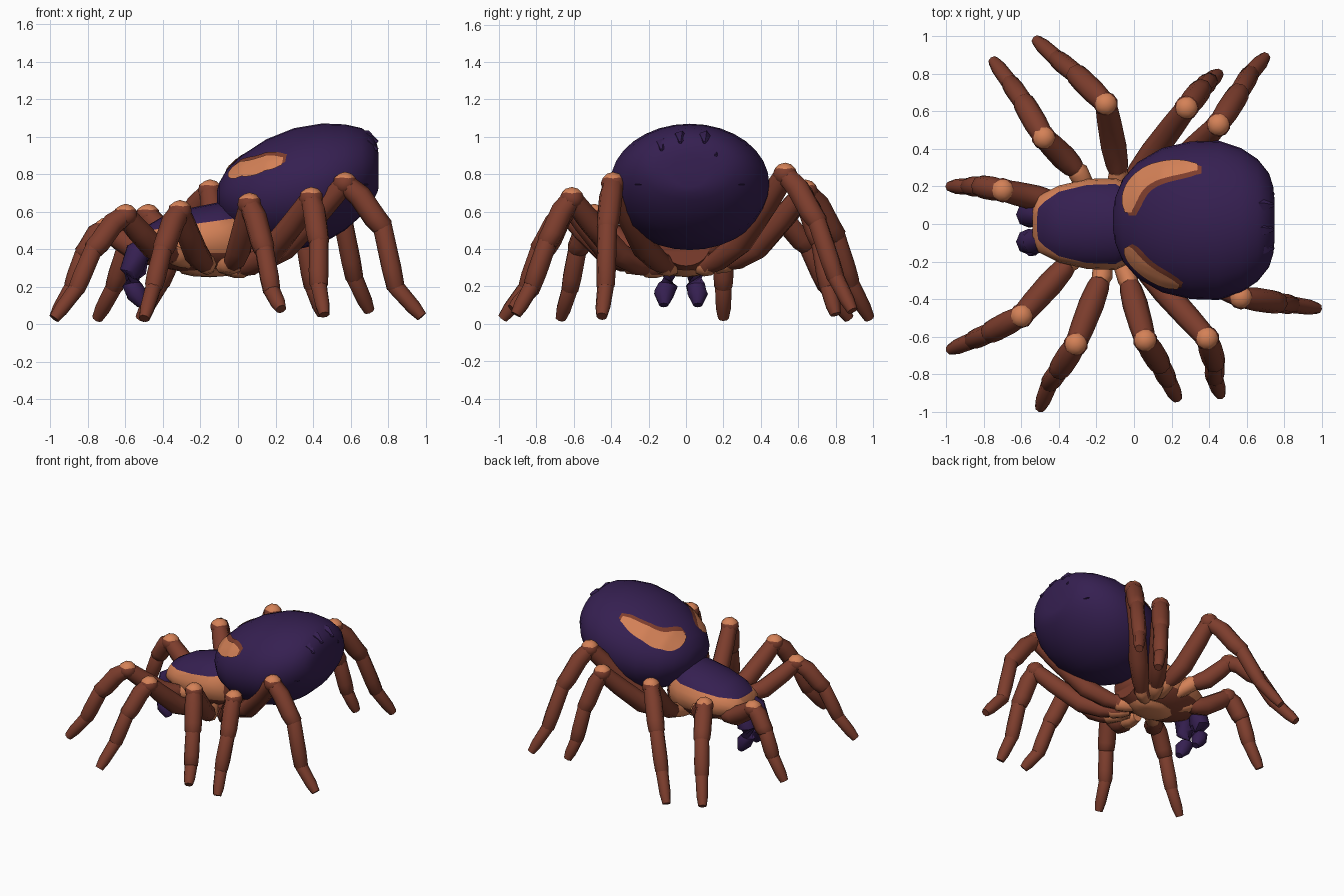
import bpy, bmesh, math
from mathutils import Vector
from mathutils.bvhtree import BVHTree
from mathutils.geometry import interpolate_bezier

cube = bpy.data.objects.get("Cube")
if cube:
    bpy.data.objects.remove(cube, do_unlink=True)


def material(name, rgb):
    m = bpy.data.materials.new(name)
    m.use_nodes = True
    m.diffuse_color = (*rgb, 1)
    m.node_tree.nodes["Principled BSDF"].inputs["Base Color"].default_value = (*rgb, 1)
    return m


PURPLE, BROWN, ORANGE = range(3)
MATS = [material("dark purple", (0.036, 0.014, 0.082)),
        material("red brown", (0.205, 0.047, 0.026)),
        material("pale orange", (0.66, 0.22, 0.095))]


def finish(bm, name, angle=50):
    bmesh.ops.recalc_face_normals(bm, faces=bm.faces)
    mesh = bpy.data.meshes.new(name)
    bm.to_mesh(mesh)
    bm.free()
    for m in MATS:
        mesh.materials.append(m)
    ob = bpy.data.objects.new(name, mesh)
    bpy.context.collection.objects.link(ob)
    bpy.ops.object.select_all(action='DESELECT')
    ob.select_set(True)
    bpy.context.view_layer.objects.active = ob
    bpy.ops.object.shade_smooth_by_angle(angle=math.radians(angle))
    return ob


def skin(bm, rings, mat):
    """Join rings of points into a closed skin."""
    loops = [[bm.verts.new(p) for p in ring] for ring in rings]
    n = len(loops[0])
    faces = [bm.faces.new((a[i], a[(i + 1) % n], b[(i + 1) % n], b[i]))
             for a, b in zip(loops, loops[1:]) for i in range(n)]
    faces += [bm.faces.new(loops[0][::-1]), bm.faces.new(loops[-1])]
    for f in faces:
        f.material_index = mat
        f.normal_update()
    return faces


def tube(bm, path, radii, mat, sides=8):
    pts = [Vector(p) for p in path]
    rings = []
    for i, (p, r) in enumerate(zip(pts, radii)):
        d = pts[min(i + 1, len(pts) - 1)] - pts[max(i - 1, 0)]
        q = d.to_track_quat('Z', 'Y')
        ring = []
        for k in range(sides):
            a = math.tau * k / sides
            v = p + q @ Vector((r * math.cos(a), r * math.sin(a), 0))
            v.z = max(v.z, 0)
            ring.append(v)
        rings.append(ring)
    return skin(bm, rings, mat)


def loft(bm, stations, mat, yc=0, sides=32):
    """Elliptical sections along x: (x, bottom, top, half width)."""
    rings = []
    for x, lo, hi, ry in stations:
        angles = [math.tau * k / sides for k in range(sides)]
        rings.append([(x, yc + ry * math.cos(a), (lo + hi) / 2 + (hi - lo) / 2 * math.sin(a))
                      for a in angles])
    skin(bm, rings, mat)


def ball(bm, centre, size, mat):
    made = bmesh.ops.create_icosphere(bm, subdivisions=2, radius=1)["verts"]
    for v in made:
        v.co = Vector(centre) + Vector([c * s for c, s in zip(v.co, size)])
    faces = {f for v in made for f in v.link_faces}
    for f in faces:
        f.material_index = mat
        f.normal_update()
    return faces


# abdomen
bm = bmesh.new()
loft(bm, [(-0.112, 0.65, 0.71, 0.05), (-0.1, 0.6, 0.755, 0.12), (-0.06, 0.535, 0.825, 0.22),
          (0.02, 0.46, 0.9, 0.31), (0.15, 0.405, 0.985, 0.385), (0.3, 0.395, 1.045, 0.42),
          (0.45, 0.43, 1.07, 0.425), (0.57, 0.5, 1.065, 0.385), (0.66, 0.58, 1.045, 0.325),
          (0.72, 0.66, 1.0, 0.25), (0.742, 0.7, 0.955, 0.18), (0.75, 0.73, 0.9, 0.1)],
     PURPLE, yc=0.02)
bmesh.ops.recalc_face_normals(bm, faces=bm.faces)
surface = BVHTree.FromBMesh(bm)
finish(bm, "abdomen", 60)

# rough folds at the rear of the abdomen
bm = bmesh.new()
ball(bm, (0.6, 0.02, 0.745), (0.148, 0.35, 0.035), PURPLE)
for y, z in [(-0.13, 0.96), (-0.03, 1.0), (0.1, 1.0), (0.16, 0.93)]:
    tube(bm, [(0.6, y, z), (0.69, y, z), (0.745, y, z - 0.03)], [0.035, 0.035, 0.008], PURPLE, 5)
finish(bm, "rear_folds")


# curved marks that hug the top of the abdomen
def mark(name, controls, half, shift, lift, mat):
    bm = bmesh.new()
    steps, across = 28, 6
    pts = interpolate_bezier(*[Vector((x, y, 0)) for x, y in controls], steps + 1)
    rows = []
    for s, p in enumerate(pts):
        d = (pts[min(s + 1, steps)] - pts[max(s - 1, 0)]).normalized()
        w = half * max(0.15, 1 - abs(2 * s / steps - 1) ** 4) ** 0.5
        row = []
        for k in range(across + 1):
            o = p + Vector((-d.y, d.x, 0)) * w * (2 * k / across - 1) + Vector((*shift, 3))
            hit, normal, _, _ = surface.ray_cast(o, Vector((0, 0, -1)))
            row.append(bm.verts.new(hit + normal * lift) if hit else None)
        rows.append(row)
    for a, b in zip(rows, rows[1:]):
        for k in range(across):
            quad = (a[k], a[k + 1], b[k + 1], b[k])
            if all(quad):
                bm.faces.new(quad).material_index = mat
    ob = finish(bm, name)
    if sum(p.normal.z for p in ob.data.polygons) < 0:
        ob.data.flip_normals()


FAR = [(-0.025, 0.06), (-0.03, 0.22), (0.08, 0.31), (0.34, 0.3)]
NEAR = [(-0.035, -0.12), (0.0, -0.2), (0.08, -0.28), (0.24, -0.33)]
for side, curve, half, shift in [("far", FAR, 0.046, (0.02, -0.014)), ("near", NEAR, 0.034, (0.018, 0.008))]:
    mark(side + "_mark_rim", curve, half + 0.006, shift, 0.005, BROWN)
    mark(side + "_mark", curve, half, (0, 0), 0.009, ORANGE)

# thorax: purple shell on top, orange sides, brown belly and rear
bm = bmesh.new()
loft(bm, [(-0.54, 0.4, 0.45, 0.08), (-0.51, 0.35, 0.51, 0.15), (-0.4, 0.3, 0.575, 0.205),
          (-0.25, 0.27, 0.62, 0.24), (-0.1, 0.27, 0.65, 0.245), (0.0, 0.28, 0.64, 0.2),
          (0.07, 0.31, 0.54, 0.13)], ORANGE, sides=24)
shell = (Vector((-0.05, 0, 0.56)), Vector((-0.14, 0, 1)), PURPLE)
belly = (Vector((0, 0, 0.38)), Vector((0, 0, -1)), BROWN)
rear = (Vector((0.01, 0, 0)), Vector((1, 0, 0)), BROWN)
for point, normal, mat in (shell, belly, rear):
    bmesh.ops.bisect_plane(bm, geom=bm.verts[:] + bm.edges[:] + bm.faces[:], plane_co=point, plane_no=normal)
    for f in bm.faces:
        if (f.calc_center_median() - point).dot(normal) > 0:
            f.material_index = mat
finish(bm, "thorax")

# sternum plate under the thorax
bm = bmesh.new()
ball(bm, (-0.15, 0, 0.285), (0.17, 0.12, 0.035), ORANGE)
finish(bm, "sternum")

# fangs
for side, y in [("near", -0.095), ("far", 0.05)]:
    bm = bmesh.new()
    tube(bm, [(-0.46, y * 0.7, 0.43), (-0.535, y, 0.38), (-0.56, y, 0.28), (-0.565, y, 0.21),
              (-0.54, y * 1.25, 0.16), (-0.51, y * 1.25, 0.1)],
         [0.055, 0.068, 0.07, 0.052, 0.056, 0.025], PURPLE)
    finish(bm, side + "_fang")

# legs: hip, knee, shin end, ankle, tip
LEGS = {
    "far_feeler": [(-.40, .11, .37), (-.70, .18, .51), (-.82, .2, .37), (-.88, .2, .2), (-.98, .2, .03)],
    "far_leg_1": [(-.30, .28, .43), (-.48, .46, .58), (-.59, .65, .42), (-.66, .75, .2), (-.75, .87, .03)],
    "far_leg_2": [(-.08, .26, .36), (-.15, .64, .71), (-.31, .8, .47), (-.41, .88, .22), (-.52, .98, .03)],
    "far_leg_3": [(-.02, .22, .33), (.28, .62, .69), (.36, .72, .44), (.4, .76, .2), (.45, .8, .05)],
    "far_leg_4": [(.03, .12, .31), (.45, .53, .8), (.56, .7, .55), (.62, .8, .25), (.7, .89, .07)],
    "near_leg_1": [(-.34, -.2, .37), (-.6, -.49, .58), (-.77, -.58, .4), (-.86, -.62, .19), (-.98, -.67, .03)],
    "near_leg_2": [(-.17, -.28, .32), (-.31, -.64, .6), (-.4, -.78, .4), (-.45, -.85, .2), (-.5, -.98, .03)],
    "near_leg_3": [(-.03, -.3, .32), (.06, -.62, .64), (.14, -.75, .4), (.18, -.83, .18), (.23, -.93, .08)],
    "near_leg_4": [(.02, -.2, .3), (.39, -.61, .67), (.43, -.74, .44), (.43, -.82, .21), (.46, -.91, .05)],
    "near_leg_5": [(.04, -.11, .31), (.57, -.39, .75), (.77, -.42, .52), (.84, -.43, .2), (.98, -.45, .04)],
}
for name, joints in LEGS.items():
    hip, knee, shin, ankle, tip = [Vector(j) for j in joints]
    bm = bmesh.new()
    # hip joint, pale only underneath on the rear legs
    root = hip.lerp(Vector((-0.15, 0, 0.28)), 0.45)
    for f in tube(bm, [root, hip.lerp(root, 0.5), hip, hip.lerp(knee, 0.08)],
                  [0.035, 0.05, 0.056, 0.045], ORANGE):
        if hip.x > 0 and f.normal.z > -0.4:
            f.material_index = BROWN
    # thigh, sagging more the longer it reaches
    sag = Vector((0, 0, -0.13 * (knee - hip).xy.length))
    tube(bm, [hip, hip.lerp(knee, 0.15) + sag * 0.5, hip.lerp(knee, 0.4) + sag,
              hip.lerp(knee, 0.75) + sag * 0.5, knee],
         [0.045, 0.06, 0.068, 0.064, 0.057], BROWN)
    # knee with a pale cap
    for f in ball(bm, knee, (0.066, 0.066, 0.062), BROWN):
        if f.normal.z > 0.55:
            f.material_index = ORANGE
    # arched shin, foot and toe, each stepping in from the last
    arch = knee.lerp(shin, 0.4) + Vector((0, 0, 0.025))
    tube(bm, [knee, arch, knee.lerp(shin, 0.8), shin, shin.lerp(ankle, 0.1)],
         [0.055, 0.063, 0.062, 0.058, 0.042], BROWN)
    tube(bm, [shin.lerp(knee, 0.1), shin, shin.lerp(ankle, 0.7), ankle, ankle.lerp(tip, 0.12)],
         [0.04, 0.052, 0.053, 0.049, 0.036], BROWN)
    tube(bm, [ankle.lerp(shin, 0.1), ankle, ankle.lerp(tip, 0.7), tip], [0.036, 0.045, 0.04, 0.029], BROWN)
    finish(bm, name)
